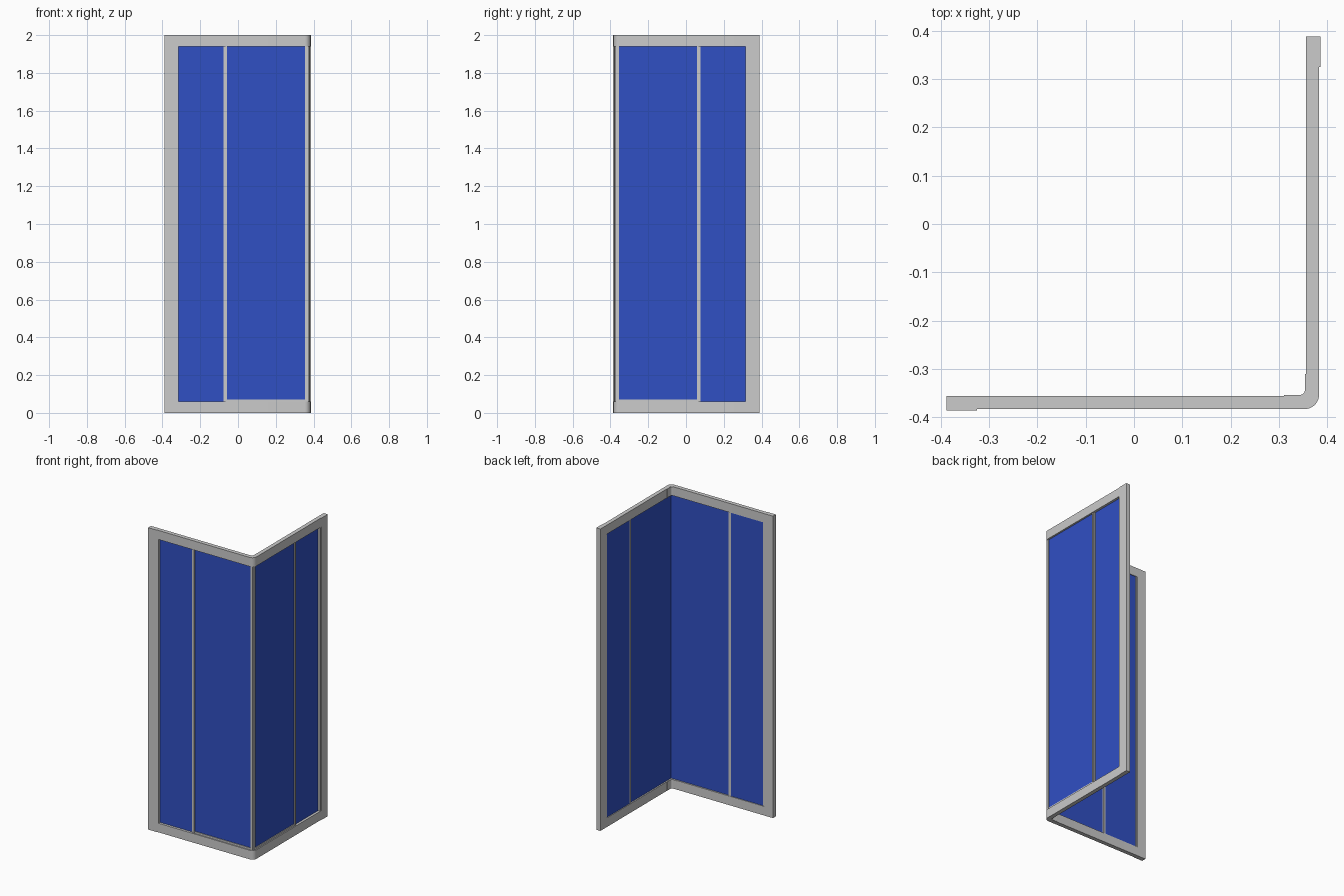
import bpy, bmesh, math

if "Cube" in bpy.data.objects:
    bpy.data.objects.remove(bpy.data.objects["Cube"])

OUT, INN, END = 0.383, 0.356, 0.388

blue = bpy.data.materials.new("blue_glass")
blue.diffuse_color = (0.03, 0.08, 0.55, 1)
blue.use_nodes = True
blue.node_tree.nodes["Principled BSDF"].inputs["Base Color"].default_value = blue.diffuse_color


def finish(name, bm, mat=None):
    bmesh.ops.recalc_face_normals(bm, faces=bm.faces)
    me = bpy.data.meshes.new(name)
    bm.to_mesh(me)
    bm.free()
    ob = bpy.data.objects.new(name, me)
    bpy.context.collection.objects.link(ob)
    if mat:
        me.materials.append(mat)
    return ob


def box(bm, x0, x1, y0, y1, z0, z1):
    geom = bmesh.ops.create_cube(bm, size=1)
    for v in geom["verts"]:
        v.co = ((x0 + x1) / 2 + v.co.x * (x1 - x0),
                (y0 + y1) / 2 + v.co.y * (y1 - y0),
                (z0 + z1) / 2 + v.co.z * (z1 - z0))


def part(name, boxes, mat=None):
    # every part exists on the front wall and, swapped across the diagonal, on the right wall
    for side in ("front", "right"):
        bm = bmesh.new()
        for b in boxes:
            box(bm, *b)
        if side == "right":
            for v in bm.verts:
                v.co = (-v.co.y, -v.co.x, v.co.z)
        finish(f"{side}_{name}", bm, mat)


def corner_rail(name, start, outer, inner, z0, z1):
    # L-shaped plan with a rounded corner, extruded upward
    def arc(edge, r):
        c = edge - r
        return [(c + r * math.sin(t), -c - r * math.cos(t))
                for t in (i * math.pi / 16 for i in range(9))]
    pts = [(start, -outer)] + arc(outer, 0.03) + [(outer, -start)]
    pts += [(inner, -start)] + arc(inner, 0.012)[::-1] + [(start, -inner)]
    bm = bmesh.new()
    face = bm.faces.new([bm.verts.new((x, y, z0)) for x, y in pts])
    ext = bmesh.ops.extrude_face_region(bm, geom=[face])
    for v in ext["geom"]:
        if isinstance(v, bmesh.types.BMVert):
            v.co.z = z1
    ob = finish(name, bm)
    bpy.context.view_layer.objects.active = ob
    ob.select_set(True)
    bpy.ops.object.shade_smooth_by_angle()
    ob.select_set(False)


# top and bottom rails with corner connectors
for name, z0, z1 in (("bottom", 0, 0.06), ("top", 1.94, 2)):
    corner_rail(f"{name}_rail", -0.33, OUT, INN, z0, z1)
    corner_rail(f"{name}_corner_connector", 0.31, OUT - 0.001, INN - 0.002,
                z0 + 0.001, z1 - 0.001)

# wall posts: outer channel and inner profile
part("wall_post", [(-END, -0.325, -0.386, -INN, 0, 2),
                   (-0.33, -0.315, -0.382, -INN - 0.001, 0.001, 1.999)])

# fixed pane and its closing strip
part("fixed_pane", [(-0.32, -0.066, -0.367, -0.361, 0.055, 1.945)], blue)
part("fixed_pane_strip", [(-0.078, -0.066, -0.372, -0.358, 0.06, 1.94)])

# sliding door pane, with edge strips and bottom seal
part("door_pane", [(-0.066, 0.366, -0.371, -0.365, 0.06, 1.94)], blue)
part("door_strips", [(-0.066, -0.057, -0.378, -0.364, 0.06, 1.94),
                     (0.355, 0.372, -0.377, -0.370, 0.06, 1.94),
                     (-0.057, 0.355, -0.376, -0.3705, 0.06, 0.072)])
